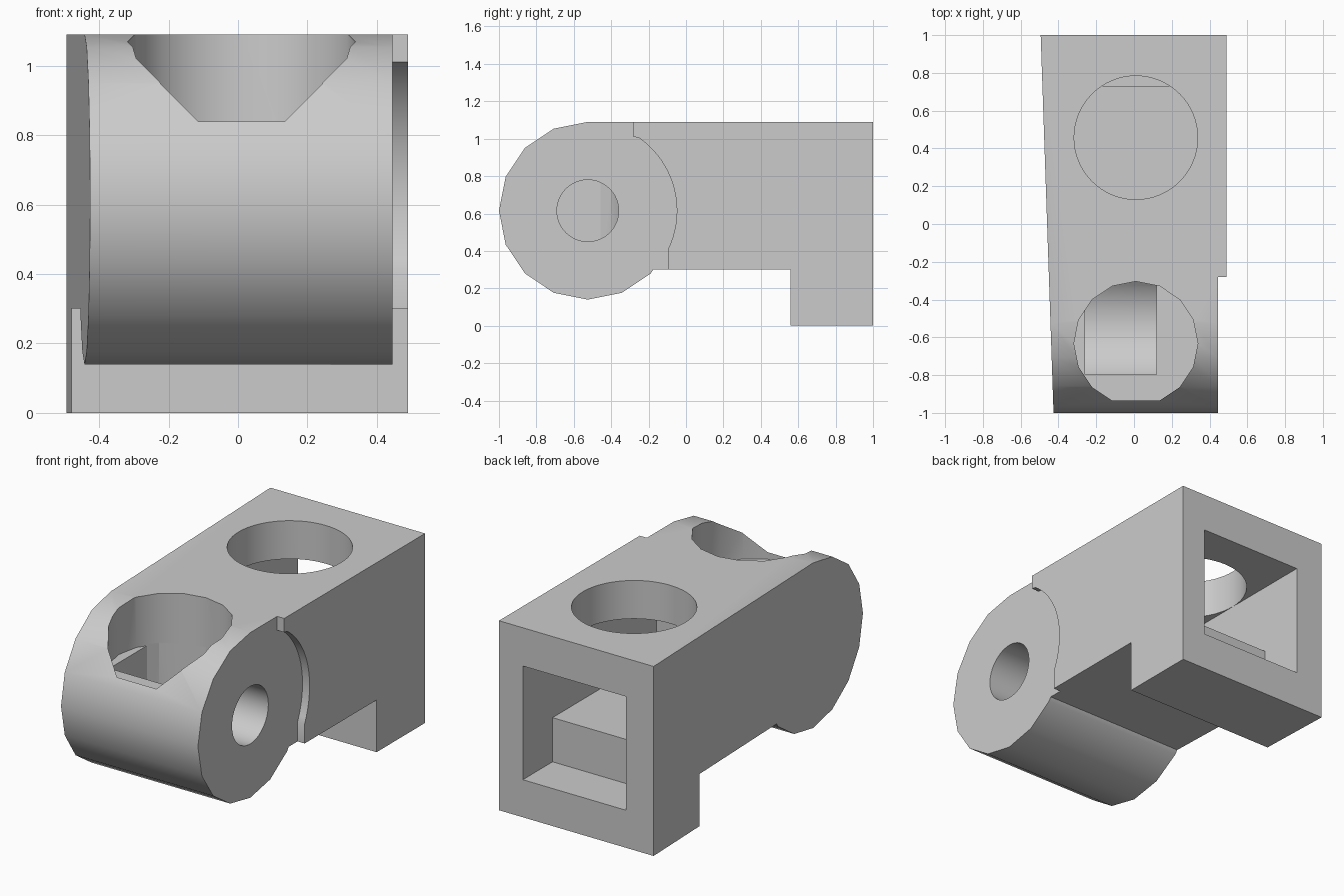
import bpy, bmesh
from math import sin, cos, radians

default = bpy.data.objects.get("Cube")
if default:
    bpy.data.objects.remove(default, do_unlink=True)

HUB_Y, HUB_Z, HUB_R = -0.525, 0.615, 0.475
TOP = 1.09
SOCKET_X, SOCKET_R = 0.01, 0.328
LEDGE_Z = 0.80


def arc(cx, cy, r, start, end, steps):
    """Points on an arc, angles in degrees, both ends included."""
    angles = [radians(start + (end - start) * i / steps) for i in range(steps + 1)]
    return [(cx + r * cos(a), cy + r * sin(a)) for a in angles]


def prism(name, profile, low, high, axis):
    """Extrude a 2D profile along x (profile is y, z) or z (profile is x, y)."""
    bm = bmesh.new()

    def place(p, d):
        return (d, p[0], p[1]) if axis == "x" else (p[0], p[1], d)

    rings = [[bm.verts.new(place(p, d)) for p in profile] for d in (low, high)]
    for ring in rings:
        bm.faces.new(ring)
    for i in range(len(profile)):
        j = (i + 1) % len(profile)
        bm.faces.new((rings[0][i], rings[0][j], rings[1][j], rings[1][i]))
    bmesh.ops.recalc_face_normals(bm, faces=bm.faces)
    mesh = bpy.data.meshes.new(name)
    bm.to_mesh(mesh)
    bm.free()
    obj = bpy.data.objects.new(name, mesh)
    bpy.context.collection.objects.link(obj)
    return obj


def combine(target, tool, operation="DIFFERENCE"):
    """Apply a boolean and remove the helper."""
    tool.hide_render = True
    mod = target.modifiers.new("cut", "BOOLEAN")
    mod.operation, mod.solver, mod.object = operation, "EXACT", tool
    bpy.context.view_layer.objects.active = target
    bpy.ops.object.modifier_apply(modifier=mod.name)
    bpy.data.objects.remove(tool, do_unlink=True)


def rect(a0, a1, b0, b1):
    return [(a0, b0), (a1, b0), (a1, b1), (a0, b1)]


# Housing: faceted hub running into a block with a foot
outline = arc(HUB_Y, HUB_Z, HUB_R, 90, 315, 10)
outline += [(-0.175, 0.3), (0.56, 0.3), (0.56, 0), (1, 0), (1, TOP)]
housing = prism("hinge_housing", outline, -0.5, 0.49, "x")

# Left side tapers towards the front
for v in housing.data.vertices:
    if v.co.x < 0:
        v.co.x = -0.46 - 0.034 * v.co.y

# Shallow recess around the hub on the right side
recess = [(-0.28, 1.2), (-0.28, 1.01)]
recess += arc(HUB_Y, HUB_Z, 0.476, 55, -25, 20)
recess += [(-0.095, 0.1), (-1.1, 0.1), (-1.1, 1.2)]
combine(housing, prism("recess_cutter", recess, 0.445, 0.6, "x"))

# Front socket: faceted bore, with a narrower rounded pocket below its ledge
bore = arc(SOCKET_X, -0.632, SOCKET_R, -67.5, 247.5, 14)
combine(housing, prism("bore_cutter", bore, LEDGE_Z, 1.3, "z"))
pocket = prism("pocket_cutter", arc(HUB_Y, HUB_Z, 0.33, 0, 354, 59), -0.26, 0.12, "x")
combine(pocket, prism("pocket_limit", bore, 0.1, LEDGE_Z + 0.01, "z"), "INTERSECT")
combine(housing, pocket)

# Pin hole from the right side into the pocket
pin = arc(HUB_Y, HUB_Z, 0.165, 0, 352.5, 47)
combine(housing, prism("pin_cutter", pin, 0.05, 0.6, "x"))

# Rear channel with a stepped floor, open at the back
channel = [(-0.215, 0.87), (-0.215, 0.47), (0.73, 0.47),
           (0.73, 0.216), (1.1, 0.216), (1.1, 0.87)]
combine(housing, prism("channel_cutter", channel, SOCKET_X - SOCKET_R, SOCKET_X + SOCKET_R, "x"))

# Round opening in the top of the rear channel
opening = arc(SOCKET_X, 0.457, SOCKET_R - 0.001, 0, 354.375, 63)
combine(housing, prism("opening_cutter", opening, 0.8, 1.3, "z"))

# Plain grey finish
grey = bpy.data.materials.new("plain_grey")
grey.use_nodes = True
colour = (0.6, 0.6, 0.6, 1)
grey.diffuse_color = colour
grey.node_tree.nodes["Principled BSDF"].inputs["Base Color"].default_value = colour
housing.data.materials.clear()
housing.data.materials.append(grey)
for face in housing.data.polygons:
    face.material_index = 0

# Smooth the rounded surfaces, keep corners sharp
bpy.ops.object.select_all(action="DESELECT")
housing.select_set(True)
bpy.context.view_layer.objects.active = housing
bpy.ops.object.shade_smooth_by_angle(angle=radians(30))
